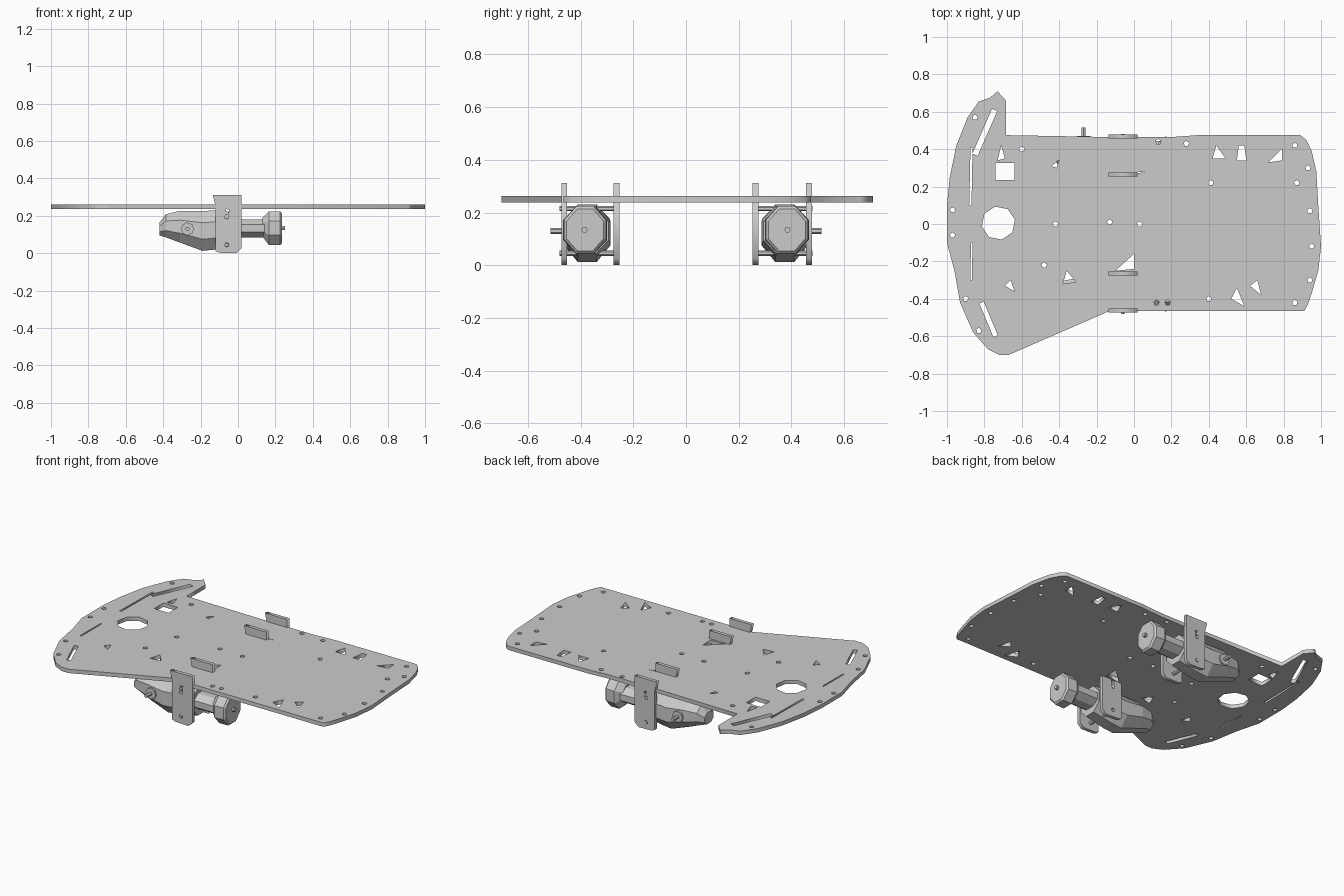
import bpy, math

if "Cube" in bpy.data.objects:
    bpy.data.objects.remove(bpy.data.objects["Cube"])

def flat_part(name, loops, depth):
    """Filled 2D outline with holes, extruded to a depth centred on its plane."""
    cu = bpy.data.curves.new(name, 'CURVE')
    cu.dimensions = '2D'
    cu.fill_mode = 'BOTH'
    cu.extrude = depth / 2
    for pts in loops:
        s = cu.splines.new('POLY')
        s.points.add(len(pts) - 1)
        for p, (x, y) in zip(s.points, pts):
            p.co = (x, y, 0, 1)
        s.use_cyclic_u = True
    ob = bpy.data.objects.new(name, cu)
    bpy.context.collection.objects.link(ob)
    bpy.ops.object.select_all(action='DESELECT')
    ob.select_set(True)
    bpy.context.view_layer.objects.active = ob
    bpy.ops.object.convert(target='MESH')
    return bpy.context.object

def ngon(x, y, r, n=6, turn=0.3):
    return [(x + r * math.cos(turn + i * math.tau / n),
             y + r * math.sin(turn + i * math.tau / n)) for i in range(n)]

def slot(x1, y1, x2, y2, w):
    d = math.hypot(x2 - x1, y2 - y1)
    nx, ny = -(y2 - y1) / d * w / 2, (x2 - x1) / d * w / 2
    return [(x1 + nx, y1 + ny), (x2 + nx, y2 + ny), (x2 - nx, y2 - ny), (x1 - nx, y1 - ny)]

def loft(name, rings):
    """Closed solid through a list of equal-length point rings."""
    n = len(rings[0])
    verts = [p for r in rings for p in r]
    faces = [tuple(reversed(range(n))), tuple(range(len(verts) - n, len(verts)))]
    for k in range(len(rings) - 1):
        for i in range(n):
            j = (i + 1) % n
            faces.append((k * n + i, k * n + j, k * n + n + j, k * n + n + i))
    me = bpy.data.meshes.new(name)
    me.from_pydata(verts, [], faces)
    ob = bpy.data.objects.new(name, me)
    bpy.context.collection.objects.link(ob)
    return ob

def x_ring(x, y, z, ry, rz, n=8):
    """Octagonal section facing along x."""
    k = 1 / math.cos(math.pi / n)
    return [(x, y + ry * k * math.cos((i + .5) * math.tau / n),
             z + rz * k * math.sin((i + .5) * math.tau / n)) for i in range(n)]

def peg(name, x, y, z, r, length, axis, n=6):
    rot = {'X': (0, math.pi / 2, 0), 'Y': (math.pi / 2, 0, 0)}[axis]
    bpy.ops.mesh.primitive_cylinder_add(vertices=n, radius=r, depth=length,
                                        location=(x, y, z), rotation=rot)
    bpy.context.object.name = name

# Chassis plate with flared bumper end
outline = [(-.685, .475), (-.14, .465), (.2, .465), (.34, .475), (.89, .475), (.92, .45), (.95, .39),
           (.975, .28), (.985, .1), (1, -.12), (.985, -.25), (.95, -.37),
           (.93, -.43), (.91, -.465), (-.13, -.465), (-.67, -.70), (-.72, -.70),
           (-.78, -.67), (-.86, -.58), (-.93, -.42), (-.96, -.25), (-1, -.1),
           (-1, .1), (-.985, .25), (-.95, .42), (-.89, .57), (-.83, .655),
           (-.77, .675), (-.73, .71), (-.685, .66)]
holes = [ngon(-.725, .005, .09, 8, .2),
         slot(-.85, .37, -.745, .61, .03), slot(-.815, -.42, -.74, -.6, .025),
         slot(-.875, .1, -.868, .41, .012), slot(-.868, -.1, -.87, -.3, .008),
         slot(-.74, .28, -.64, .28, .09)]
# Irregular openings
holes += [[(-.44, .31), (-.40, .345), (-.415, .3)],
          [(-.09, .275), (0, .275), (.06, .28), (-.05, .255)],
          [(-.1, -.25), (.0, -.16), (.0, -.24)],
          [(.42, .35), (.44, .42), (.49, .35)],
          [(.55, .34), (.56, .42), (.59, .42), (.6, .34)],
          [(.72, .33), (.79, .40), (.79, .34)],
          [(.52, -.4), (.59, -.44), (.55, -.34)],
          [(.62, -.33), (.68, -.38), (.66, -.3)],
          [(-.36, -.25), (-.38, -.32), (-.31, -.31)],
          [(-.73, .34), (-.71, .42), (-.69, .35)],
          [(-.69, -.33), (-.64, -.36), (-.66, -.30)]]
# Screw holes
for x, y in [(-.97, .075), (-.97, -.06), (-.85, .57), (-.9, -.4), (-.83, -.57), (-.6, .4),
             (-.48, -.22), (-.42, 0), (-.13, .01), (.03, 0), (.12, -.42), (.18, -.42),
             (.13, .44), (.28, .43), (.41, .22), (.4, -.4), (.86, -.42), (.86, .42),
             (.87, .22), (.93, .3), (.94, .07), (.95, -.12), (.94, -.3)]:
    holes.append(ngon(x, y, .015, 5))
plate = flat_part('chassis_plate', [outline] + holes, .024)
plate.location.z = .25

# Motor brackets: four upright plates through the chassis
bracket = [(-.12, .012), (-.1, .003), (-.01, 0), (.018, .025), (.018, .312),
           (-.135, .312), (-.12, .25)]
bracket_slot = slot(-.055, .235, -.062, .185, .016)
for y in (-.462, -.264, .264, .467):
    b = flat_part('motor_bracket', [bracket, bracket_slot, ngon(-.06, .045, .012)], .022)
    b.rotation_euler.x = math.pi / 2
    b.location.y = y

for s in (-1, 1):
    cy = s * .375
    # Gearbox wedge, tapering to the nose
    loft('gearbox', [x_ring(-.42, cy, .13, .045, .035),
                     x_ring(-.385, cy, .147, .07, .062),
                     x_ring(-.31, cy, .142, .085, .085),
                     x_ring(-.19, cy, .119, .088, .106),
                     x_ring(-.12, cy, .125, .088, .105),
                     x_ring(.01, cy, .13, .08, .085)])
    # Motor neck and end cap
    loft('motor_neck', [x_ring(.0, cy, .133, .07, .048),
                        x_ring(.15, cy, .133, .07, .048)])
    loft('motor_cap', [x_ring(.13, cy + s * .008, .14, .05, .05),
                       x_ring(.165, cy + s * .008, .134, .084, .09),
                       x_ring(.225, cy + s * .008, .134, .08, .09),
                       x_ring(.235, cy + s * .008, .134, .07, .08)])
    peg('motor_terminal', .24, cy + s * .01, .135, .012, .024, 'X')
    # Output axle and bracket bolts
    peg('output_axle', -.27, s * .48, .13, .011, .07, 'Y')
    peg('axle_boss', -.27, s * .45, .13, .035, .04, 'Y', 8)
    for z in (.045, .215):
        peg('bracket_bolt', -.06, cy, z, .01, .21, 'Y')
